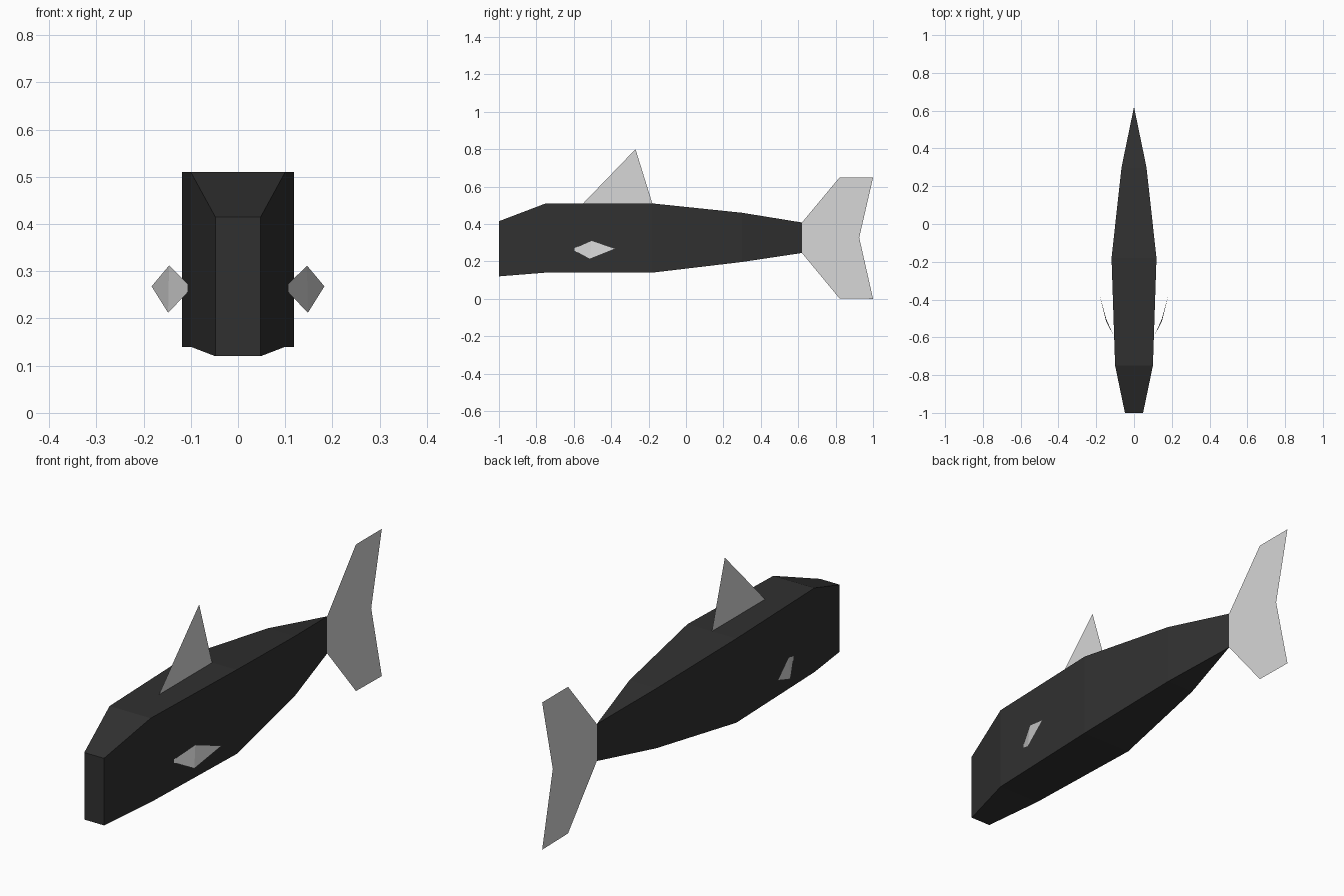
import bpy
import bmesh

if "Cube" in bpy.data.objects:
    bpy.data.objects.remove(bpy.data.objects["Cube"])


def material(name, value):
    mat = bpy.data.materials.new(name)
    mat.diffuse_color = (value, value, value, 1)
    mat.use_nodes = True
    mat.node_tree.nodes["Principled BSDF"].inputs["Base Color"].default_value = mat.diffuse_color
    return mat


def make_object(name, verts, faces, mat):
    mesh = bpy.data.meshes.new(name)
    mesh.from_pydata(verts, [], faces)
    mesh.materials.append(mat)
    obj = bpy.data.objects.new(name, mesh)
    bpy.context.collection.objects.link(obj)
    return obj


dark = material("charcoal skin", 0.03)
light = material("pale grey fin", 0.68)

# Body: lofted rectangular sections (y, half width, bottom, top), tapering to a vertical edge
sections = [(-1.0, 0.048, 0.12, 0.415), (-0.75, 0.10, 0.14, 0.51), (-0.18, 0.119, 0.14, 0.51),
            (0.30, 0.066, 0.197, 0.46), (0.62, 0.0, 0.245, 0.408)]
verts, faces = [], [(0, 1, 2, 3)]
for y, w, low, high in sections:
    verts += [(-w, y, low), (w, y, low), (w, y, high), (-w, y, high)]
for s in range(len(sections) - 1):
    for k in range(4):
        a, b = s * 4 + k, s * 4 + (k + 1) % 4
        faces.append((a, a + 4, b + 4, b))
body = make_object("body", verts, faces, dark)
bm = bmesh.new()
bm.from_mesh(body.data)
bmesh.ops.remove_doubles(bm, verts=bm.verts, dist=0.0001)
bmesh.ops.dissolve_degenerate(bm, edges=bm.edges, dist=0.0001)
bmesh.ops.recalc_face_normals(bm, faces=bm.faces)
bm.to_mesh(body.data)
bm.free()

# Dorsal fin: thin upright triangle
make_object("dorsal_fin", [(0, -0.55, 0.51), (0, -0.18, 0.51), (0, -0.27, 0.80)], [(0, 1, 2)], light)

# Tail fin: two swept lobes sharing the middle edge
tail = [(0.62, 0.245), (0.82, 0.003), (1.0, 0.0), (0.926, 0.327),
        (1.0, 0.648), (0.82, 0.648), (0.62, 0.408)]
make_object("tail_fin", [(0, y, z) for y, z in tail],
            [(0, 1, 2, 3), (0, 3, 6), (3, 4, 5, 6)], light)

# Side fins: root edge on the body, folded outward at the middle, tip to the rear
for side, name in ((1, "right_side_fin"), (-1, "left_side_fin")):
    pts = [(0.106, -0.595, 0.256), (0.106, -0.595, 0.272), (0.146, -0.505, 0.312),
           (0.183, -0.375, 0.268), (0.148, -0.515, 0.212)]
    make_object(name, [(side * x, y, z) for x, y, z in pts],
                [(0, 4, 2, 1), (4, 3, 2)], light)
